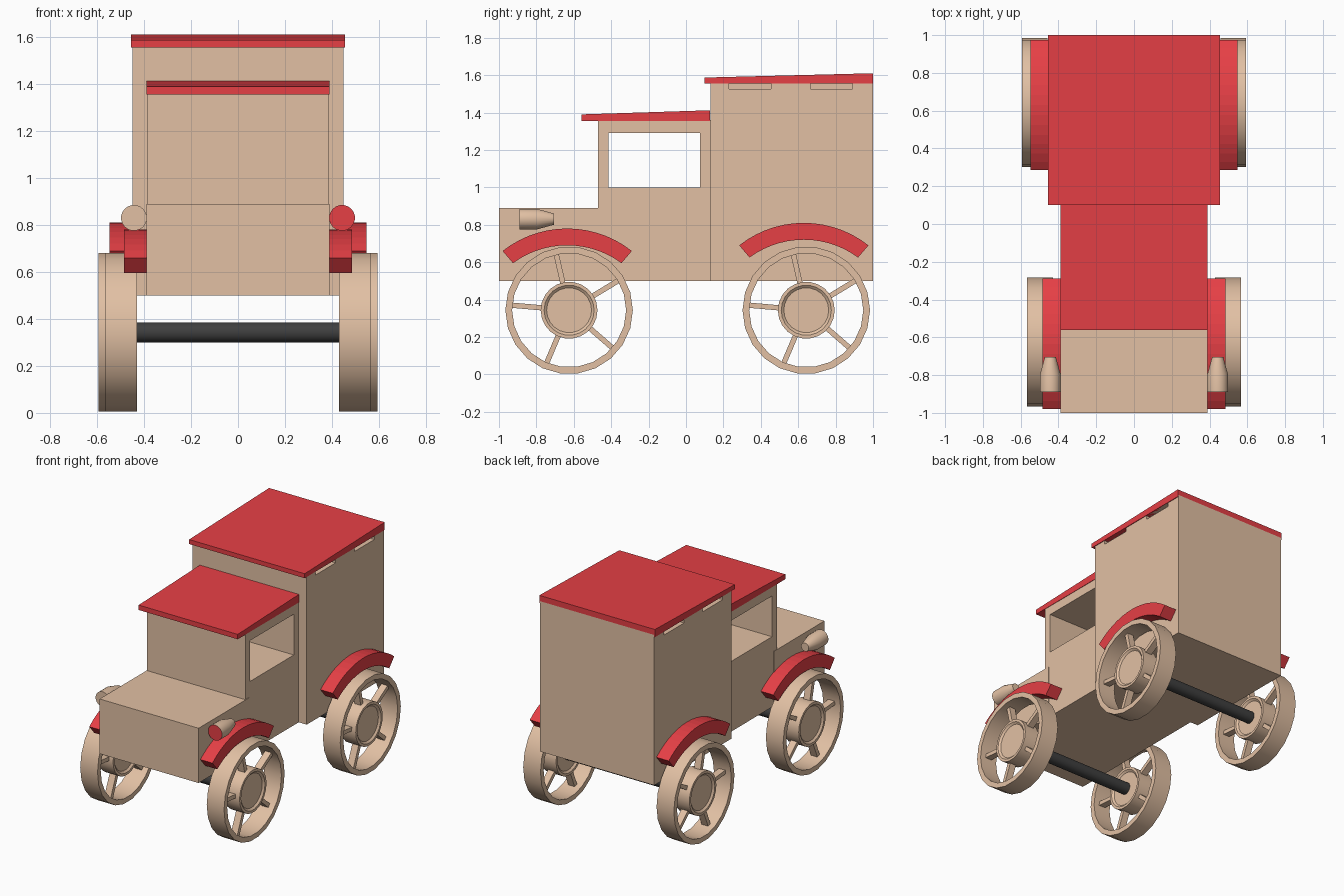
import bpy, bmesh, math
from mathutils import Matrix

if "Cube" in bpy.data.objects:
    bpy.data.objects.remove(bpy.data.objects["Cube"])


def material(name, rgb):
    m = bpy.data.materials.new(name)
    m.diffuse_color = (*rgb, 1)
    m.use_nodes = True
    m.node_tree.nodes["Principled BSDF"].inputs["Base Color"].default_value = m.diffuse_color
    return m


WOOD = material("wood", (0.76, 0.53, 0.37))
RED = material("red_paint", (0.79, 0.05, 0.06))
BLACK = material("black_paint", (0.05, 0.05, 0.05))


def finish(name, bm, mat, smooth=False):
    bmesh.ops.remove_doubles(bm, verts=bm.verts, dist=1e-5)
    bmesh.ops.recalc_face_normals(bm, faces=bm.faces)
    me = bpy.data.meshes.new(name)
    bm.to_mesh(me)
    bm.free()
    me.materials.append(mat)
    ob = bpy.data.objects.new(name, me)
    bpy.context.collection.objects.link(ob)
    if smooth:
        bpy.ops.object.select_all(action='DESELECT')
        ob.select_set(True)
        bpy.context.view_layer.objects.active = ob
        bpy.ops.object.shade_smooth_by_angle(angle=math.radians(35))
    return ob


def extrude_x(name, profile, x0, x1, mat):
    """Solid with a (y, z) side profile running from x0 to x1."""
    bm = bmesh.new()
    face = bm.faces.new([bm.verts.new((x0, y, z)) for y, z in profile])
    ext = bmesh.ops.extrude_face_region(bm, geom=[face])["geom"]
    # extrude keeps the starting face, closing the solid
    bmesh.ops.translate(bm, vec=(x1 - x0, 0, 0),
                        verts=[v for v in ext if isinstance(v, bmesh.types.BMVert)])
    return finish(name, bm, mat)


def rect(y0, y1, z0, z1):
    return [(y0, z0), (y1, z0), (y1, z1), (y0, z1)]


def cut(ob, profile, x0, x1):
    c = extrude_x("cutter", profile, x0, x1, WOOD)
    c.hide_render = True
    c.hide_viewport = True
    m = ob.modifiers.new("opening", 'BOOLEAN')
    m.object = c
    m.operation = 'DIFFERENCE'
    m.solver = 'EXACT'
    bpy.context.view_layer.objects.active = ob
    bpy.ops.object.modifier_apply(modifier=m.name)
    bpy.data.objects.remove(c)


def lathe(bm, profile, segs, axis_matrix, closed=False):
    """Revolve (radius, height) points about local z, then place."""
    rings = []
    for r, h in profile:
        n = 1 if r == 0 else segs
        rings.append([bm.verts.new(axis_matrix @ Matrix.Rotation(2 * math.pi * (i + 0.5) / segs, 4, 'Z')
                                   @ Matrix.Translation((r, 0, h)).to_translation()) for i in range(n)])
    pairs = list(zip(rings, rings[1:] + rings[:1])) if closed else list(zip(rings, rings[1:]))
    for a, b in pairs:
        for i in range(segs):
            j = (i + 1) % segs
            q = [a[i % len(a)], a[j % len(a)], b[j % len(b)], b[i % len(b)]]
            bm.faces.new(list(dict.fromkeys(q)))


# Bodywork
cargo = extrude_x("cargo_box", rect(0.13, 1.0, 0.5, 1.57), -0.45, 0.45, WOOD)
cab = extrude_x("cab", rect(-0.47, 0.13, 0.5, 1.36), -0.387, 0.387, WOOD)
extrude_x("hood", rect(-1.0, -0.43, 0.5, 0.89), -0.39, 0.39, WOOD)

# Side windows and the vents under the rear roof
cut(cab, rect(-0.415, 0.075, 1.0, 1.29), -0.6, 0.6)
for y0, y1 in ((0.23, 0.455), (0.665, 0.89)):
    for s in (-1, 1):
        cut(cargo, rect(y0, y1, 1.527, 1.555), s * 0.42, s * 0.6)

# Sloping roofs
extrude_x("rear_roof", [(0.1, 1.555), (1.0, 1.555), (1.0, 1.61), (0.1, 1.587)], -0.455, 0.455, RED)
extrude_x("cab_roof", [(-0.56, 1.355), (0.128, 1.355), (0.128, 1.412), (-0.56, 1.39)], -0.39, 0.39, RED)


def arc(yc, zc, r, half, n=14):
    return [(yc + r * math.sin(a), zc + r * math.cos(a))
            for a in (math.radians(-half + 2 * half * i / n) for i in range(n + 1))]


def wheel(name, x, y, s):
    z = 0.343
    place = Matrix.Translation((s * x, y, z)) @ Matrix.Rotation(s * math.pi / 2, 4, 'Y')
    bm = bmesh.new()
    # Rim
    w = 0.068
    lathe(bm, [(0.341, -w), (0.341, w), (0.305, w), (0.305, -w)], 22, place, True)
    # Hub with a stepped cap, same on both faces
    half = [(0, 0.046), (0.12, 0.046), (0.134, 0.058), (0.152, 0.058)]
    lathe(bm, half + [(r, -h) for r, h in reversed(half)], 22, place)
    # Spokes
    for k in range(5):
        m = (Matrix.Translation((s * x, y, z)) @ Matrix.Rotation(math.radians(31 + 72 * k), 4, 'X')
             @ Matrix.Translation((0, 0.232, 0)) @ Matrix.Diagonal((0.05, 0.17, 0.028, 1)))
        bmesh.ops.create_cube(bm, size=1, matrix=m)
    finish(name, bm, WOOD, True)


# Running gear: axle, two wheels and two fenders at each end
for end, yw, xw, yf, lift, f0, f1 in (("front", -0.625, 0.498, -0.635, 0, 0.38, 0.485),
                                      ("rear", 0.643, 0.525, 0.63, 0.03, 0.44, 0.547)):
    bm = bmesh.new()
    lathe(bm, [(0, -xw), (0.043, -xw), (0.043, xw), (0, xw)], 20,
          Matrix.Translation((0, yw, 0.343)) @ Matrix.Rotation(math.pi / 2, 4, 'Y'))
    finish(end + "_axle", bm, BLACK, True)
    for side, s in (("left", -1), ("right", 1)):
        wheel(f"{end}_{side}_wheel", xw, yw, s)
        outer = arc(yf, 0.224 + lift, 0.556, 38.4)
        inner = arc(yf, 0.20 + lift, 0.49, 36.3)
        extrude_x(f"{end}_{side}_fender", outer + inner[::-1], s * f0, s * f1, RED)

# Headlights: only the right one has a red lens
for side, s in (("left", -1), ("right", 1)):
    bm = bmesh.new()
    lathe(bm, [(0, 0), (0.055, 0), (0.055, 0.095), (0.03, 0.185), (0, 0.185)], 20,
          Matrix.Translation((s * 0.443, -0.89, 0.83)) @ Matrix.Rotation(-math.pi / 2, 4, 'X'))
    lamp = finish(side + "_headlight", bm, WOOD, True)
    if s > 0:
        lamp.data.materials.append(RED)
        for p in lamp.data.polygons:
            if p.normal.y < -0.9:
                p.material_index = 1
